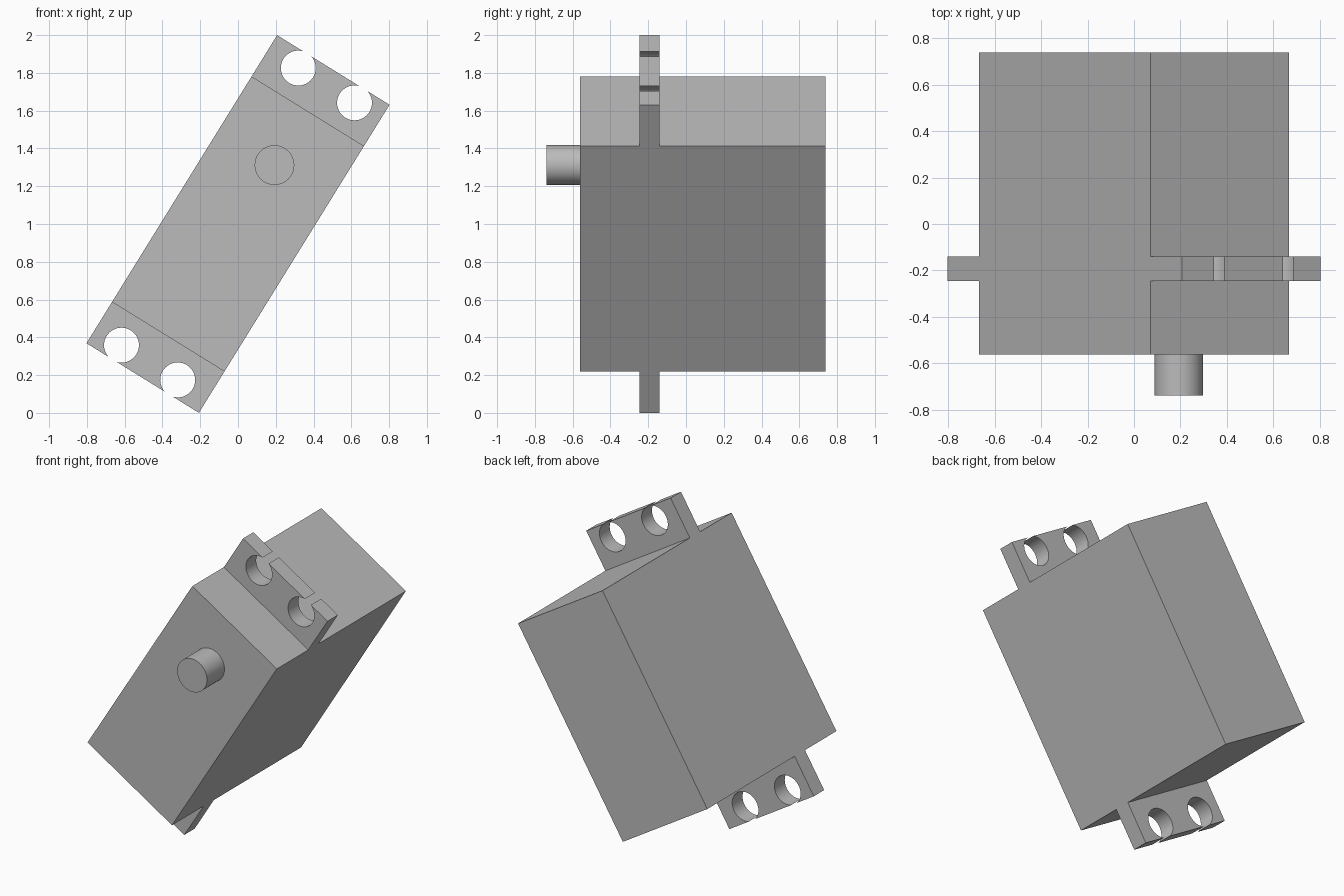
import bpy, bmesh, math
from mathutils import Vector, Matrix

cube = bpy.data.objects.get("Cube")
if cube:
    bpy.data.objects.remove(cube, do_unlink=True)

TILT = math.radians(31.75)
HALF_W, HALF_L, HALF_EAR = 0.35, 0.702, 0.959
FRONT, BACK = -0.562, 0.738

grey = bpy.data.materials.new("plain grey")
grey.use_nodes = True
GREY = (0.5, 0.5, 0.5, 1)
grey.diffuse_color = GREY
grey.node_tree.nodes["Principled BSDF"].inputs["Base Color"].default_value = GREY


def extrude_part(name, outline, y0, y1, spin=0.0):
    """Extrude an (x, z) outline from y0 to y1, then tilt it with the whole model."""
    bm = bmesh.new()
    face = bm.faces.new([bm.verts.new((x, y0, z)) for x, z in outline])
    new = bmesh.ops.extrude_face_region(bm, geom=[face])["geom"]
    verts = [v for v in new if isinstance(v, bmesh.types.BMVert)]
    bmesh.ops.translate(bm, vec=Vector((0, y1 - y0, 0)), verts=verts)
    bmesh.ops.recalc_face_normals(bm, faces=bm.faces)
    bmesh.ops.rotate(bm, verts=bm.verts, matrix=Matrix.Rotation(spin, 3, 'Y'))
    mesh = bpy.data.meshes.new(name)
    bm.to_mesh(mesh)
    bm.free()
    mesh.materials.append(grey)
    obj = bpy.data.objects.new(name, mesh)
    bpy.context.collection.objects.link(obj)
    obj.location.z = 1
    obj.rotation_euler.y = TILT
    bpy.ops.object.select_all(action='DESELECT')
    obj.select_set(True)
    bpy.context.view_layer.objects.active = obj
    bpy.ops.object.shade_smooth_by_angle(angle=math.radians(30))
    return obj


def arc(cx, cz, r, start, end, steps):
    angles = [start + (end - start) * i / steps for i in range(steps + 1)]
    return [(cx + r * math.cos(a), cz + r * math.sin(a)) for a in angles]


# Case
extrude_part("case", [(-HALF_W, -HALF_L), (HALF_W, -HALF_L),
                      (HALF_W, HALF_L), (-HALF_W, HALF_L)], FRONT, BACK)

# Output shaft
extrude_part("output_shaft", arc(0, 0.367, 0.105, 0, math.tau, 48)[:-1], -0.738, FRONT)

# Mounting ears: each has two round holes that break through the outer edge
HOLE_R, HOLE_Z = 0.0925, 0.87
gap = math.acos((HALF_EAR - HOLE_Z) / HOLE_R)
ear = [(-HALF_W, HALF_L), (-HALF_W, HALF_EAR)]
for hole_x in (-0.163, 0.187):
    ear += arc(hole_x, HOLE_Z, HOLE_R, math.pi / 2 + gap, math.pi * 2.5 - gap, 40)
ear += [(HALF_W, HALF_EAR), (HALF_W, HALF_L)]
for name, spin in (("upper_ear", 0), ("lower_ear", math.pi)):
    extrude_part(name, ear, -0.245, -0.141, spin)
